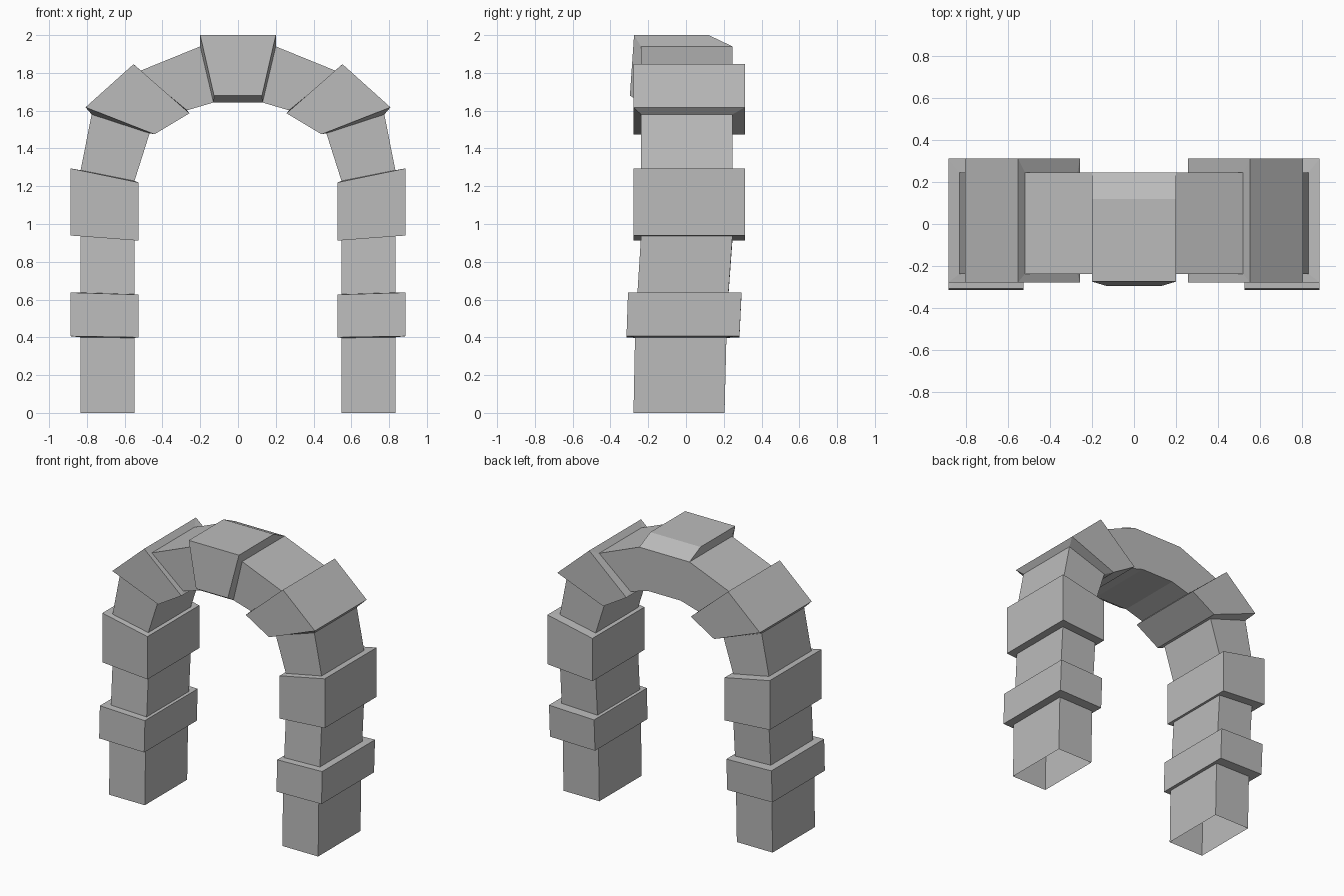
import bpy, bmesh

default = bpy.data.objects.get("Cube")
if default:
    bpy.data.objects.remove(default, do_unlink=True)

stone = bpy.data.materials.new("grey stone")
stone.use_nodes = True
GREY = (0.5, 0.5, 0.5, 1)
stone.diffuse_color = GREY
stone.node_tree.nodes["Principled BSDF"].inputs["Base Color"].default_value = GREY


def finish(bm, name):
    """Turn a half mesh into an object mirrored across x = 0."""
    bmesh.ops.recalc_face_normals(bm, faces=bm.faces)
    mesh = bpy.data.meshes.new(name)
    bm.to_mesh(mesh)
    bm.free()
    mesh.materials.append(stone)
    obj = bpy.data.objects.new(name, mesh)
    bpy.context.collection.objects.link(obj)
    mod = obj.modifiers.new("mirror", "MIRROR")
    mod.use_clip = True
    return obj


# Depth ranges (front y, back y) of the narrow and wide stones
NARROW = (-0.238, 0.246)
WIDE = (-0.278, 0.312)

# Cross-sections from foot to crown: inner (x, z), outer (x, z), depth
sections = [
    ((0.548, 0.0), (0.833, 0.0), (-0.278, 0.204)),      # base stone
    ((0.548, 0.397), (0.833, 0.4), (-0.27, 0.214)),
    ((0.527, 0.4), (0.886, 0.406), (-0.315, 0.283)),    # lower band
    ((0.527, 0.626), (0.886, 0.637), (-0.307, 0.294)),
    ((0.548, 0.628), (0.833, 0.637), (-0.257, 0.225)),  # shaft
    ((0.548, 0.915), (0.833, 0.936), NARROW),
    ((0.527, 0.912), (0.886, 0.939), WIDE),             # upper band
    ((0.527, 1.22), (0.886, 1.294), WIDE),
    ((0.548, 1.228), (0.833, 1.285), NARROW),           # haunch
    ((0.468, 1.48), (0.775, 1.58), NARROW),
    ((0.442, 1.475), (0.807, 1.618), WIDE),             # shoulder stone
    ((0.257, 1.586), (0.553, 1.846), WIDE),
    ((0.27, 1.602), (0.52, 1.81), NARROW),              # crown
    ((0.13, 1.643), (0.2, 1.94), NARROW),
]

# Legs and arch: one loft with an open foot
bm = bmesh.new()
rings = []
for (xi, zi), (xo, zo), (front, back) in sections:
    corners = ((xi, front, zi), (xo, front, zo), (xo, back, zo), (xi, back, zi))
    rings.append([bm.verts.new(c) for c in corners])
for low, high in zip(rings, rings[1:]):
    for i in range(4):
        j = (i + 1) % 4
        bm.faces.new((low[i], low[j], high[j], high[i]))
finish(bm, "arch_legs")

# Keystone: loop of edges wrapped around it, joined to the centre plane
front, back = NARROW
wrap = [
    (0.2, -0.275, 2.0), (0.127, -0.297, 1.68), (0.13, front, 1.643),
    (0.13, back, 1.643), (0.2, back, 1.94), (0.2, 0.12, 2.0),
]
bm = bmesh.new()
edge = [bm.verts.new(p) for p in wrap]
middle = [bm.verts.new((0, y, z)) for x, y, z in wrap]
for i in range(len(wrap)):
    j = (i + 1) % len(wrap)
    bm.faces.new((edge[i], edge[j], middle[j], middle[i]))
shoulder = bm.verts.new((0.2, front, 1.94))
bm.faces.new((edge[0], edge[1], edge[2], shoulder))
bm.faces.new((edge[0], shoulder, edge[4], edge[5]))
finish(bm, "keystone")
